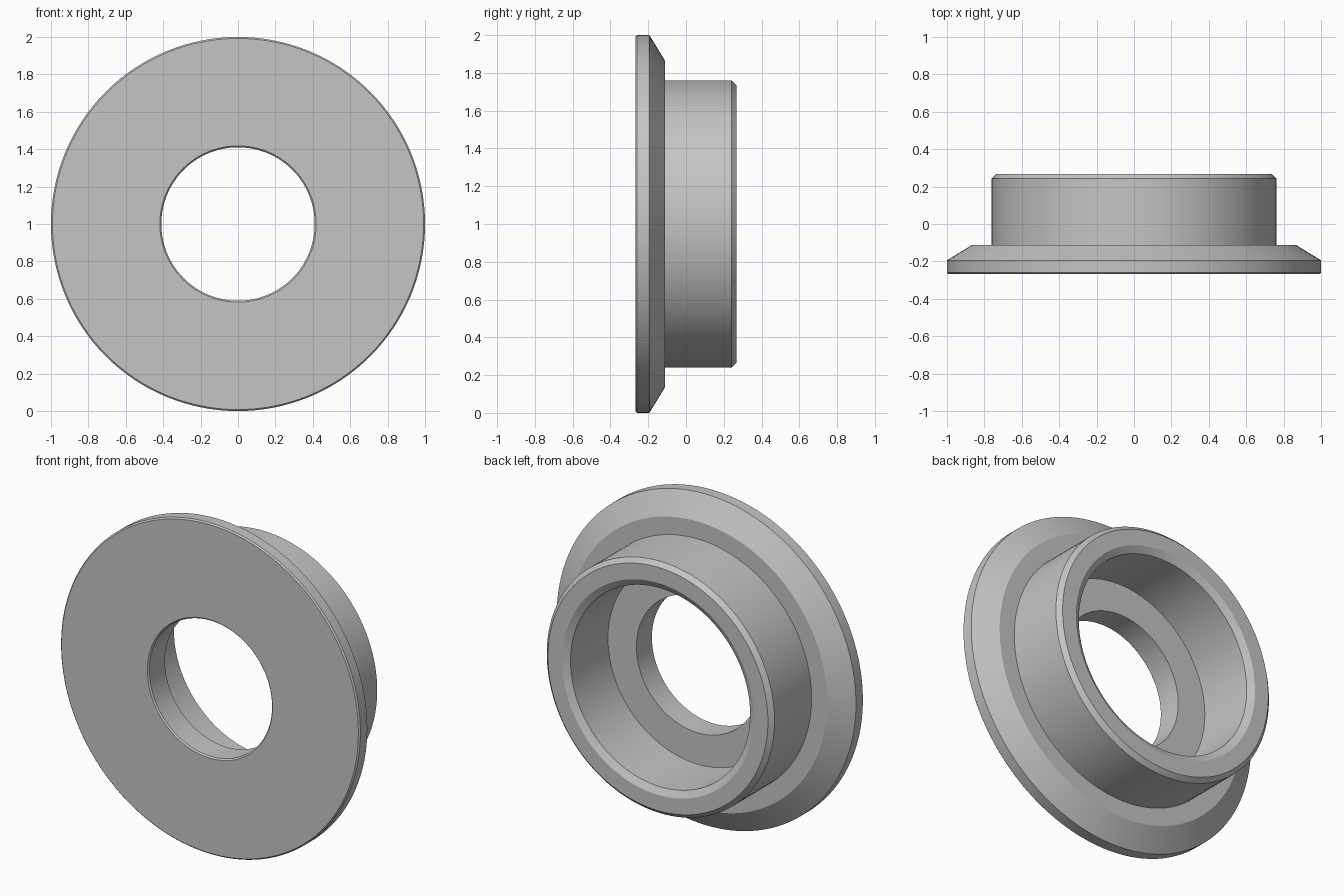
import bpy, bmesh, math
from mathutils import Vector, Matrix

if "Cube" in bpy.data.objects:
    bpy.data.objects.remove(bpy.data.objects["Cube"])

SEGMENTS = 128

# Closed cross-section of the flanged bushing: (radius, y)
profile = [
    # front face and flange rim
    (0.418, -0.268), (0.992, -0.268), (1.0, -0.26), (1.0, -0.194),
    # tapered back of the flange
    (0.866, -0.112),
    # collar wall and its outer chamfer
    (0.761, -0.112), (0.761, 0.242), (0.735, 0.268),
    # collar end, inner chamfer and counterbore
    (0.64, 0.268), (0.6, 0.245), (0.6, -0.112),
    # through hole with front chamfer
    (0.41, -0.112), (0.41, -0.26),
]

# Revolve the section around the y axis
bm = bmesh.new()
verts = [bm.verts.new((r, y, 0)) for r, y in profile]
edges = [bm.edges.new((verts[i], verts[(i + 1) % len(verts)]))
         for i in range(len(verts))]
bmesh.ops.spin(bm, geom=verts + edges, cent=(0, 0, 0), axis=(0, 1, 0),
               angle=math.tau, steps=SEGMENTS, use_duplicate=False)
bmesh.ops.remove_doubles(bm, verts=bm.verts, dist=0.0005)
bmesh.ops.recalc_face_normals(bm, faces=bm.faces)
bmesh.ops.transform(bm, matrix=Matrix.Translation(Vector((0, 0, 1))), verts=bm.verts)

mesh = bpy.data.meshes.new("flanged_bushing")
bm.to_mesh(mesh)
bm.free()
bushing = bpy.data.objects.new("flanged_bushing", mesh)
bpy.context.collection.objects.link(bushing)

# Plain grey metal
grey = bpy.data.materials.new("light_grey")
grey.diffuse_color = (0.56, 0.56, 0.56, 1)
grey.use_nodes = True
grey.node_tree.nodes["Principled BSDF"].inputs["Base Color"].default_value = grey.diffuse_color
mesh.materials.append(grey)

# Smooth round walls, crisp chamfer edges
bpy.context.view_layer.objects.active = bushing
bushing.select_set(True)
bpy.ops.object.shade_smooth_by_angle(angle=math.radians(20))
